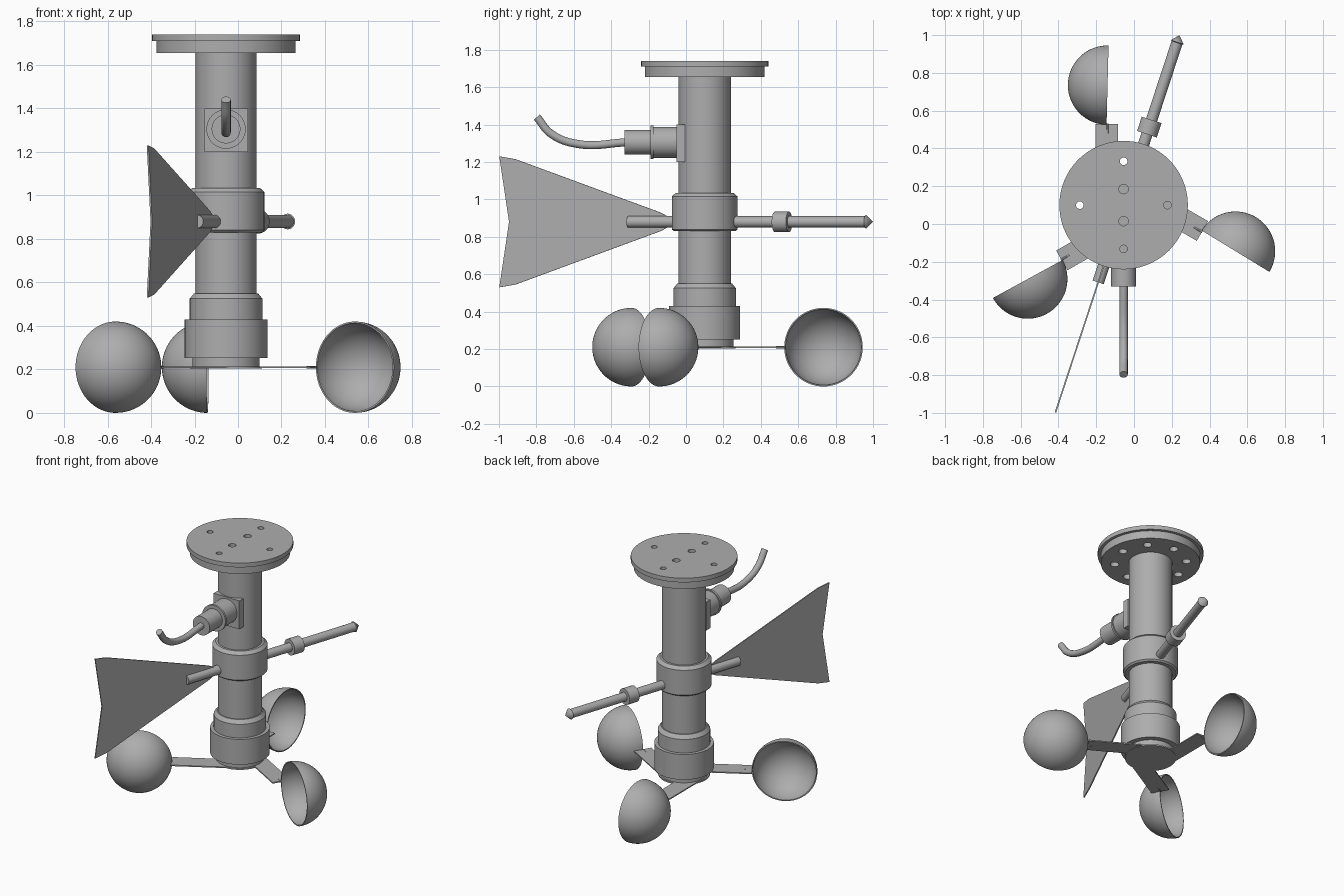
import bpy, bmesh
from math import pi, cos, sin, radians
from mathutils import Matrix, Vector

cube = bpy.data.objects.get("Cube")
if cube:
    bpy.data.objects.remove(cube)

grey = bpy.data.materials.new("plain grey")
grey.use_nodes = True
colour = (0.42, 0.42, 0.42, 1)
grey.diffuse_color = colour
grey.node_tree.nodes["Principled BSDF"].inputs["Base Color"].default_value = colour

AX, AY = -0.055, 0.10            # mast axis
parts = []


def finish(name, bm):
    bmesh.ops.recalc_face_normals(bm, faces=bm.faces)
    mesh = bpy.data.meshes.new(name)
    bm.to_mesh(mesh)
    bm.free()
    mesh.materials.append(grey)
    ob = bpy.data.objects.new(name, mesh)
    bpy.context.collection.objects.link(ob)
    parts.append(ob)
    return ob


def lathe(name, profile, origin=(AX, AY, 0), axis=(0, 0, 1), steps=64):
    """Revolve (radius, height) points about an axis."""
    bm = bmesh.new()
    verts = [bm.verts.new((r, 0, z)) for r, z in profile]
    edges = [bm.edges.new(pair) for pair in zip(verts, verts[1:])]
    bmesh.ops.spin(bm, geom=verts + edges, cent=(0, 0, 0), axis=(0, 0, 1),
                   angle=2 * pi, steps=steps)
    bmesh.ops.remove_doubles(bm, verts=bm.verts, dist=1e-5)
    turn = Vector(axis).to_track_quat('Z', 'Y').to_matrix().to_4x4()
    bm.transform(Matrix.Translation(origin) @ turn)
    return finish(name, bm)


def rod(name, radius, start, end, origin, axis, steps=32):
    return lathe(name, [(0, start), (radius, start), (radius, end), (0, end)],
                 origin, axis, steps)


def prism(name, outline, thickness, matrix):
    """Extrude a flat outline, centred on its own plane."""
    bm = bmesh.new()
    face = bm.faces.new([bm.verts.new((x, y, -thickness / 2)) for x, y in outline])
    out = bmesh.ops.extrude_face_region(bm, geom=[face])
    moved = [v for v in out["geom"] if isinstance(v, bmesh.types.BMVert)]
    bmesh.ops.translate(bm, verts=moved, vec=(0, 0, thickness))
    bm.transform(matrix)
    return finish(name, bm)


def drill(target, holes):
    """Cut round holes given as (x, y, radius, bottom, top)."""
    cutters = []
    for x, y, r, low, high in holes:
        c = rod("hole_cutter", r, low, high, (AX + x, AY + y, 0), (0, 0, 1), 24)
        c.hide_render = True
        mod = target.modifiers.new("hole", 'BOOLEAN')
        mod.object, mod.solver = c, 'EXACT'
        cutters.append(c)
    graph = bpy.context.evaluated_depsgraph_get()
    target.data = bpy.data.meshes.new_from_object(target.evaluated_get(graph))
    target.modifiers.clear()
    for c in cutters:
        parts.remove(c)
        bpy.data.objects.remove(c)


# Mast with clamp ring and stepped rotor housing
lathe("mast", [(0, 0.5), (0.14, 0.5), (0.14, 1.66), (0, 1.66)])
lathe("clamp_ring", [(0.13, 0.83), (0.165, 0.83), (0.176, 0.84), (0.176, 1.015),
                     (0.155, 1.035), (0.13, 1.035)])
lathe("rotor_housing", [(0, 0.212), (0.155, 0.212), (0.155, 0.252), (0.19, 0.252),
                        (0.19, 0.43), (0.167, 0.43), (0.167, 0.525),
                        (0.147, 0.55), (0, 0.55)])

# Mounting flange in two layers, with bolt holes
top_plate = rod("flange_top", 0.34, 1.71, 1.74, (AX, AY, 0), (0, 0, 1), 96)
under_plate = rod("flange_lower", 0.32, 1.655, 1.71, (AX, AY, 0), (0, 0, 1), 96)
ring = [(0.232 * cos(k * pi / 4), 0.232 * sin(k * pi / 4)) for k in range(8)]
pins = [(0, 0.085, 0.025, 1.68, 1.8), (0, -0.085, 0.025, 1.68, 1.8)]
drill(top_plate, [(x, y, 0.02, 1.6, 1.8) for x, y in ring[::2]] + pins)
drill(under_plate, [(x, y, 0.028, 1.6, 1.8) for x, y in ring] + pins)

# Rotor: three flat arms, each offset from the axis and carrying a hollow cup
rod("rotor_hub", 0.165, 0.204, 0.214, (AX, AY, 0), (0, 0, 1), 48)
R = 0.21
cup_profile = [(R * sin(k * pi / 48), R * cos(k * pi / 48)) for k in range(25)]
cup_profile += [(0.965 * r, 0.965 * z) for r, z in reversed(cup_profile)]
arm_outline = [(-0.15, -0.06), (-0.03, -0.06), (-0.03, 0.43), (-0.08, 0.43),
               (-0.08, 0.40), (-0.09, 0.40), (-0.09, 0.43), (-0.15, 0.43)]
for i in range(3):
    spin = Matrix.Rotation(radians(-120 * i), 4, 'Z')
    place = Matrix.Translation((AX, AY, R)) @ spin
    prism(f"rotor_arm_{i + 1}", arm_outline, 0.008, place)
    dome = spin @ Vector((-1, 0.025, 0))
    lathe(f"cup_{i + 1}", cup_profile, place @ Vector((-0.085, 0.635, 0)), dome)
    rod(f"cup_stem_{i + 1}", 0.006, 0.38, 0.432, place @ Vector((-0.085, 0, 0)),
        spin @ Vector((0, 1, 0)), 12)

# Wind vane: counterweight rod behind, tail plate in front
Z = 0.88
centre = Vector((AX, AY, Z))
back = Vector((sin(radians(18.2)), cos(radians(18.2)), 0))
lathe("counterweight_rod", [(0, 0.14), (0.03, 0.14), (0.03, 0.905), (0.036, 0.908),
                            (0, 0.947)], centre, back, 32)
rod("counterweight_collar", 0.055, 0.395, 0.475, centre, back)
rod("vane_socket", 0.031, 0.14, 0.43, centre, -back)
upper = [(0.2, 0.025), (0.25, 0.05), (1.065, 0.335), (1.155, 0.35)]
outline = upper + [(1.10, 0)] + [(x, -y) for x, y in reversed(upper)]
frame = Matrix((-back, Vector((0, 0, 1)), (-back).cross(Vector((0, 0, 1))))).transposed()
prism("vane_plate", outline, 0.008, Matrix.Translation(centre) @ frame.to_4x4())

# Cable connector on the front of the mast
plug, front = Vector((AX, 0, 1.305)), Vector((0, -1, 0))
square = [(-0.1, -0.1), (0.1, -0.1), (0.1, 0.1), (-0.1, 0.1)]
prism("connector_plate", square, 0.045,
      Matrix.Translation((AX, -0.028, 1.30)) @ Matrix.Rotation(pi / 2, 4, 'X'))
lathe("connector_plug", [(0, 0.03), (0.083, 0.03), (0.083, 0.175), (0.09, 0.175),
                         (0.09, 0.19), (0.066, 0.19), (0.066, 0.33), (0, 0.33)],
      plug, front)

# Bent cable
curve = bpy.data.curves.new("cable", 'CURVE')
curve.dimensions = '3D'
curve.bevel_depth, curve.bevel_resolution, curve.use_fill_caps = 0.022, 5, True
line = curve.splines.new('BEZIER')
path = [(-0.32, 1.305), (-0.57, 1.295), (-0.72, 1.35), (-0.797, 1.44)]
line.bezier_points.add(len(path) - 1)
for point, (y, z) in zip(line.bezier_points, path):
    point.co = (AX, y, z)
    point.handle_left_type = point.handle_right_type = 'AUTO'
cable = bpy.data.objects.new("cable", curve)
bpy.context.collection.objects.link(cable)
curve.materials.append(grey)

# Smooth round surfaces, keep the hard edges
bpy.ops.object.select_all(action='DESELECT')
for ob in parts:
    ob.select_set(True)
bpy.context.view_layer.objects.active = parts[0]
bpy.ops.object.shade_smooth_by_angle(angle=radians(30))
